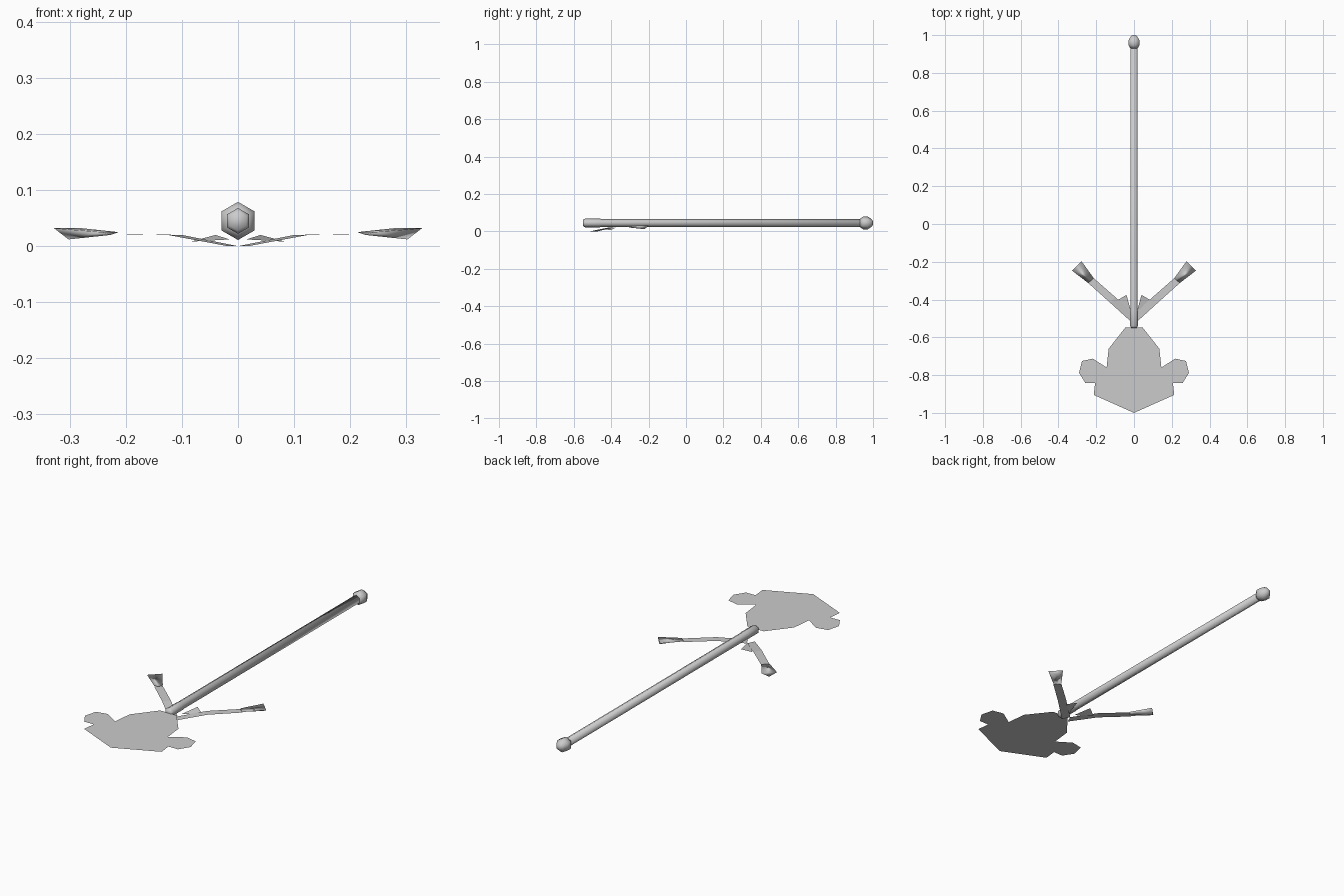
import bpy, bmesh, math

if "Cube" in bpy.data.objects:
    bpy.data.objects.remove(bpy.data.objects["Cube"])

def make(name, verts, faces, smooth=False):
    me = bpy.data.meshes.new(name)
    me.from_pydata([tuple(v) for v in verts], [], faces)
    bm = bmesh.new()
    bm.from_mesh(me)
    bmesh.ops.recalc_face_normals(bm, faces=bm.faces)
    for f in bm.faces:
        f.smooth = smooth
        if len(bm.faces) <= 2 and f.normal.z < 0:
            f.normal_flip()
    bm.to_mesh(me)
    bm.free()
    ob = bpy.data.objects.new(name, me)
    bpy.context.collection.objects.link(ob)
    return ob

def lathe_y(name, profile, z=0.045, n=6):
    """Hexagonal solid along y from (y, radius) rings."""
    verts, faces = [], []
    for y, r in profile:
        for k in range(n):
            a = math.radians(90) + k * math.tau / n
            verts.append((r * math.cos(a), y, z + r * math.sin(a)))
    for i in range(len(profile) - 1):
        for k in range(n):
            j = (k + 1) % n
            faces.append((i*n + k, i*n + j, (i+1)*n + j, (i+1)*n + k))
    faces += [tuple(range(n)), tuple(range((len(profile)-1)*n, len(profile)*n))]
    return make(name, verts, faces, True)

# shaft with collar and rounded butt, end knob
lathe_y("shaft", [(-0.55, 0.017), (-0.54, 0.023), (-0.46, 0.023), (-0.45, 0.0215), (0.94, 0.0215)])
lathe_y("end_knob", [(0.93, 0.022), (0.947, 0.034), (0.972, 0.034), (0.993, 0.02), (1.0, 0.008)])

# flat blade sheet, level with the shaft axis
half = [(0.045, -0.547), (0.134, -0.66), (0.145, -0.76), (0.217, -0.713), (0.275, -0.725),
        (0.291, -0.788), (0.258, -0.841), (0.206, -0.841), (0.213, -0.905)]
outline = half + [(0, -1.0)] + [(-x, y) for x, y in reversed(half)]
make("blade_sheet", [(x, y, 0.045) for x, y in outline], [tuple(range(len(outline)))])

# mirrored side prongs, small fins and flared tips
for s, side in ((1, "right"), (-1, "left")):
    make(side + "_prong", [(s*x, y, z) for x, y, z in
         [(0.0, -0.475, 0.0), (0.018, -0.515, 0.0), (0.125, -0.418, 0.02),
          (0.1, -0.386, 0.02), (0.243, -0.312, 0.022), (0.213, -0.287, 0.022)]],
         [(0, 1, 2, 3), (3, 2, 4, 5)])
    make(side + "_fin", [(s*x, y, z) for x, y, z in
         [(0.015, -0.465, 0.012), (0.04, -0.375, 0.02), (0.085, -0.402, 0.008)]], [(0, 1, 2)])
    tip = [(0.213, -0.287, 0.025), (0.243, -0.312, 0.025), (0.227, -0.3, 0.02),
           (0.278, -0.197, 0.032), (0.328, -0.247, 0.032), (0.302, -0.222, 0.012)]
    make(side + "_prong_tip", [(s*x, y, z) for x, y, z in tip],
         [(0, 1, 2), (3, 4, 5), (0, 1, 4, 3), (1, 2, 5, 4), (2, 0, 3, 5)], True)
